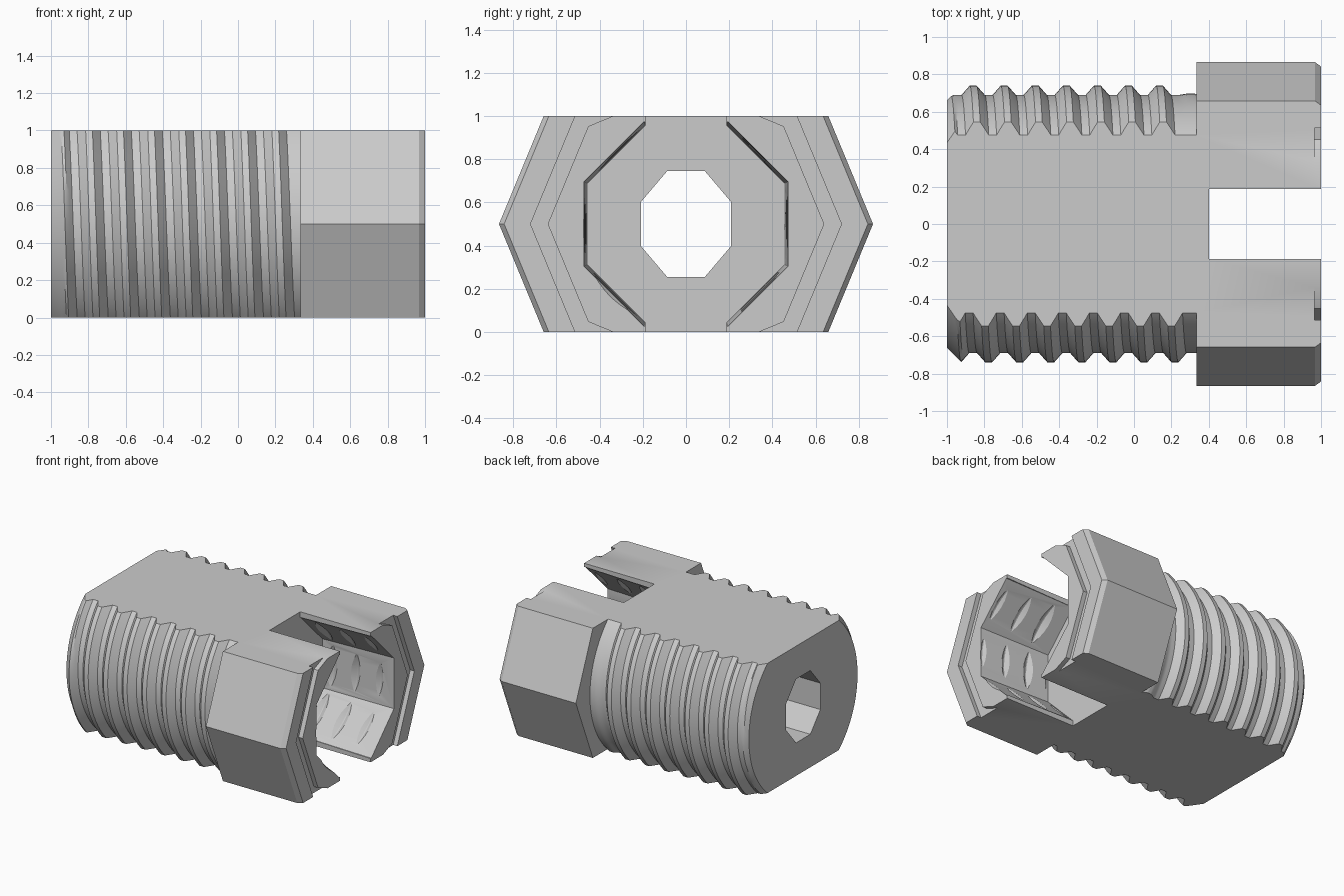
import bpy
import bmesh
from math import cos, sin, pi, radians

if "Cube" in bpy.data.objects:
    bpy.data.objects.remove(bpy.data.objects["Cube"])

AXIS_Z = 0.5

steel = bpy.data.materials.new("plain_grey")
steel.use_nodes = True
GREY = (0.6, 0.6, 0.6, 1)
steel.diffuse_color = GREY
steel.node_tree.nodes["Principled BSDF"].inputs["Base Color"].default_value = GREY


def finish(name, bm):
    """Close the open ends, fix the normals and make an object."""
    bmesh.ops.remove_doubles(bm, verts=bm.verts, dist=1e-5)
    bmesh.ops.holes_fill(bm, edges=[e for e in bm.edges if e.is_boundary], sides=0)
    bmesh.ops.recalc_face_normals(bm, faces=bm.faces)
    mesh = bpy.data.meshes.new(name)
    bm.to_mesh(mesh)
    bm.free()
    mesh.materials.append(steel)
    obj = bpy.data.objects.new(name, mesh)
    bpy.context.collection.objects.link(obj)
    return obj


def bridge(bm, a, b):
    """Join two rings or rows of equal length with quads."""
    for i in range(len(a) - 1):
        bm.faces.new((a[i], a[i + 1], b[i + 1], b[i]))


def octagon(name, sections, turn=0.0, squeeze=1.0, ring=False):
    """Eight-sided solid along x from (x, radius) sections."""
    bm = bmesh.new()
    loops = []
    for x, r in sections:
        loop = [bm.verts.new((x, squeeze * r * cos(turn + i * pi / 4),
                              AXIS_Z + r * sin(turn + i * pi / 4))) for i in range(8)]
        loops.append(loop + loop[:1])
    if ring:
        loops.append(loops[0])
    for a, b in zip(loops, loops[1:]):
        bridge(bm, a, b)
    return finish(name, bm)


def box(name, x0, x1, half_y, z0, z1):
    bm = bmesh.new()
    bmesh.ops.create_cube(bm, size=1)
    for v in bm.verts:
        v.co = (x0 + (v.co.x + 0.5) * (x1 - x0), v.co.y * 2 * half_y,
                z0 + (v.co.z + 0.5) * (z1 - z0))
    return finish(name, bm)


def screw(name, x0, x1, root, crest, pitch, phase, flat, foot,
          fade_end=9.0, taper=None, sides=96):
    """Solid helical thread; flat and foot are half-widths of crest and base."""
    def radius(x, a):
        p = (x - phase) / pitch - a / (2 * pi)
        offset = (p - round(p)) * pitch
        fade = max(0, min(1, (fade_end - (x - offset)) / 0.09))
        rise = max(0, min(1, (foot - abs(offset)) / (foot - flat)))
        r = root + (crest - root) * rise * fade
        return min(r, taper + x - x0) if taper else r

    # stations follow the helix, so the crest edges stay crisp
    knots = [-foot, -flat, flat, foot, pitch - foot]
    stops = [a + (b - a) * t / 3 for a, b in zip(knots, knots[1:]) for t in range(3)]
    first = int((x0 - phase) // pitch) - 2
    last = int((x1 - phase) // pitch) + 3
    stations = [phase + k * pitch + s for k in range(first, last) for s in stops]
    bm = bmesh.new()
    rows = []
    for i in range(sides + 1):
        a = 2 * pi * i / sides
        row = []
        for s in stations:
            x = max(x0, min(x1, s + pitch * i / sides))
            r = radius(x, a)
            row.append(bm.verts.new((x, r * cos(a), AXIS_Z + r * sin(a))))
        rows.append(row)
    for a, b in zip(rows, rows[1:]):
        bridge(bm, a, b)
    return finish(name, bm)


def combine(target, tool, operation):
    mod = target.modifiers.new(operation.lower(), 'BOOLEAN')
    mod.operation = operation
    mod.solver = 'EXACT'
    mod.object = tool
    bpy.context.view_layer.objects.active = target
    bpy.ops.object.modifier_apply(modifier=mod.name)
    bpy.data.objects.remove(tool)


# threaded shank, tapered at its tip and running out below the head
body = screw("threaded_body", -1, 0.37, 0.69, 0.74, 0.166, -0.86, 0.018, 0.062,
             fade_end=0.315, taper=0.662)

# eight-sided head with a chamfered rim
combine(body, octagon("head", [(0.333, 0.866), (0.967, 0.866), (1, 0.842)]), 'UNION')

# flat top and bottom
combine(body, box("flats", -1.2, 1.2, 1.2, 0, 1), 'INTERSECT')

# groove in the end face
combine(body, octagon("groove", [(0.965, 0.72), (1.05, 0.72), (1.05, 0.64), (0.965, 0.64)],
                      ring=True), 'DIFFERENCE')

# drafted socket and the slot across it
combine(body, octagon("socket", [(0.4, 0.494), (1.05, 0.512)], turn=pi / 8), 'DIFFERENCE')
combine(body, box("slot", 0.4, 1.1, 0.187, -0.1, 1.1), 'DIFFERENCE')

# shallow thread bites in the socket walls
combine(body, screw("socket_thread", 0.42, 1.1, 0.425, 0.486, 0.2, 0.88, 0.004, 0.097,
                    sides=64), 'DIFFERENCE')

# bore through the shank
combine(body, octagon("bore", [(-1.1, 0.266), (0.5, 0.266)], turn=pi / 8, squeeze=0.85),
        'DIFFERENCE')

# smooth the round surfaces, keep the edges sharp
for o in bpy.context.selected_objects:
    o.select_set(False)
body.select_set(True)
bpy.context.view_layer.objects.active = body
bpy.ops.object.shade_smooth_by_angle(angle=radians(25))
